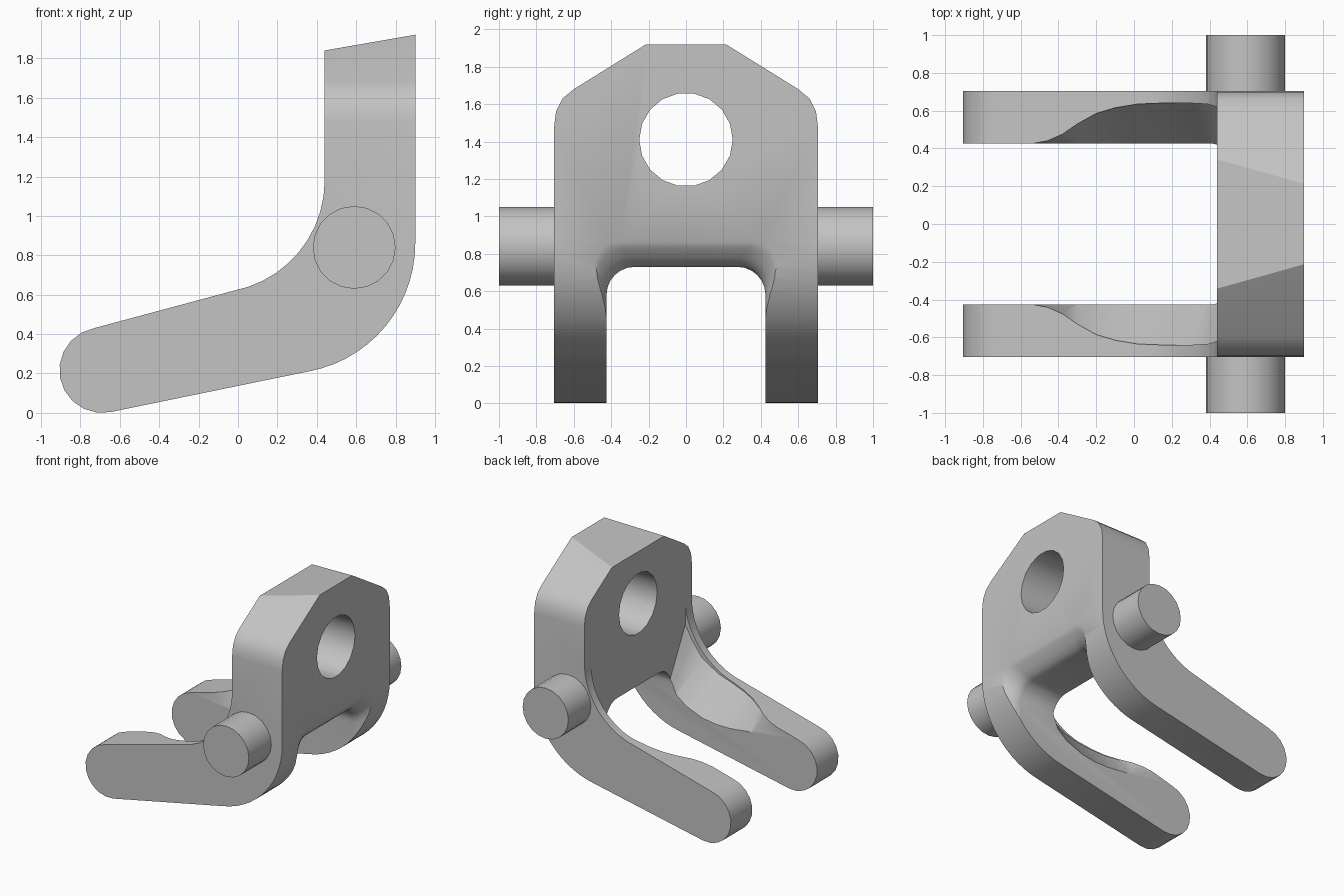
import bpy, bmesh, math

default = bpy.data.objects.get("Cube")
if default:
    bpy.data.objects.remove(default, do_unlink=True)

grey = bpy.data.materials.new("plain_grey")
grey.use_nodes = True
color = (0.55, 0.55, 0.55, 1)
grey.diffuse_color = color
grey.node_tree.nodes["Principled BSDF"].inputs["Base Color"].default_value = color


def arc(cx, cy, r, start, end, steps):
    """Points on an arc, angles in degrees."""
    angles = [math.radians(start + (end - start) * i / steps) for i in range(steps + 1)]
    return [(cx + r * math.cos(a), cy + r * math.sin(a)) for a in angles]


def loft(name, rings):
    """Closed solid through rings of equal point count."""
    bm = bmesh.new()
    loops = [[bm.verts.new(p) for p in ring] for ring in rings]
    n = len(loops[0])
    for a, b in zip(loops, loops[1:]):
        for i in range(n):
            j = (i + 1) % n
            bm.faces.new((a[i], a[j], b[j], b[i]))
    bm.faces.new(loops[0])
    bm.faces.new(loops[-1])
    if len(rings) > 2:
        bmesh.ops.triangulate(bm, faces=bm.faces[:])
    bmesh.ops.recalc_face_normals(bm, faces=bm.faces[:])
    mesh = bpy.data.meshes.new(name)
    bm.to_mesh(mesh)
    bm.free()
    mesh.materials.append(grey)
    obj = bpy.data.objects.new(name, mesh)
    bpy.context.collection.objects.link(obj)
    return obj


def along_x(points, x):
    return [(x, y, z) for y, z in points]


def along_y(points, y):
    return [(x, y, z) for x, z in points]


def mirrored(half):
    """Close a half outline (y > 0) by reflecting it over y = 0."""
    return half + [(-y, z) for y, z in reversed(half)]


def activate(obj):
    bpy.ops.object.select_all(action='DESELECT')
    obj.select_set(True)
    bpy.context.view_layer.objects.active = obj


def combine(obj, cutter, operation):
    mod = obj.modifiers.new("cut", 'BOOLEAN')
    mod.operation = operation
    mod.solver = 'EXACT'
    mod.object = cutter
    cutter.hide_render = True
    activate(obj)
    bpy.ops.object.modifier_apply(modifier=mod.name)
    bpy.data.objects.remove(cutter, do_unlink=True)


# Bent side profile: plate, outer bend, arm tip, inner bend
side = [(0.44, 1.84), (0.90, 1.92)]
side += arc(0.24, 0.86, 0.66, 0, -79.2, 14)
side += arc(-0.69, 0.217, 0.217, 280.8, 100.8, 10)
side += arc(-0.13, 1.18, 0.57, -79.2, 0, 10)
body = loft("forked_bracket", [along_y(side, -0.8), along_y(side, 0.8)])

# Shouldered outline across the width
outline = mirrored([(0.705, -0.1), (0.705, 1.48), (0.695, 1.56), (0.66, 1.63),
                    (0.60, 1.68), (0.21, 1.922)])
combine(body, loft("outline", [along_x(outline, -1.2), along_x(outline, 1.2)]), 'INTERSECT')


# Slot between the arms, flaring out at the outer bend
def slot_ring(x, half, top):
    r = 0.15
    return along_x(mirrored([(half, -0.2)] + arc(half - r, top - r, r, 0, 90, 6)), x)


slot = [(-1.2, 0.425, 0.73), (0.76, 0.425, 0.73), (0.80, 0.432, 0.745),
        (0.84, 0.45, 0.78), (0.88, 0.48, 0.83), (0.92, 0.53, 0.90)]
combine(body, loft("slot", [slot_ring(*s) for s in slot]), 'DIFFERENCE')

# Sloped scallops on the inside of the arms: x, top half width, low z, high z
scallop = [(-0.56, 0.422, 0.44, 0.48), (-0.46, 0.44, 0.41, 0.50), (-0.38, 0.475, 0.39, 0.52),
           (-0.30, 0.53, 0.37, 0.54), (-0.20, 0.585, 0.36, 0.565), (-0.10, 0.615, 0.35, 0.59),
           (0.02, 0.635, 0.35, 0.62), (0.15, 0.64, 0.37, 0.66), (0.30, 0.64, 0.43, 0.75),
           (0.39, 0.635, 0.50, 0.88), (0.44, 0.62, 0.62, 1.0)]
rings = [along_x(mirrored([(0.42, low), (half, high), (half, 1.3)]), x)
         for x, half, low, high in scallop]
combine(body, loft("scallop", rings), 'DIFFERENCE')

# Round hole through the plate
hole = arc(0, 1.41, 0.25, 0, 340, 17)
combine(body, loft("hole", [along_x(hole, 0.2), along_x(hole, 1.2)]), 'DIFFERENCE')

# Side pins
pin = arc(0.59, 0.84, 0.21, 0, 342, 19)
parts = [body]
for name, s in (("back_pin", 1), ("front_pin", -1)):
    parts.append(loft(name, [along_y(pin, s * 0.66), along_y(pin, s)]))

for part in parts:
    activate(part)
    bpy.ops.object.shade_smooth_by_angle(angle=math.radians(30))
